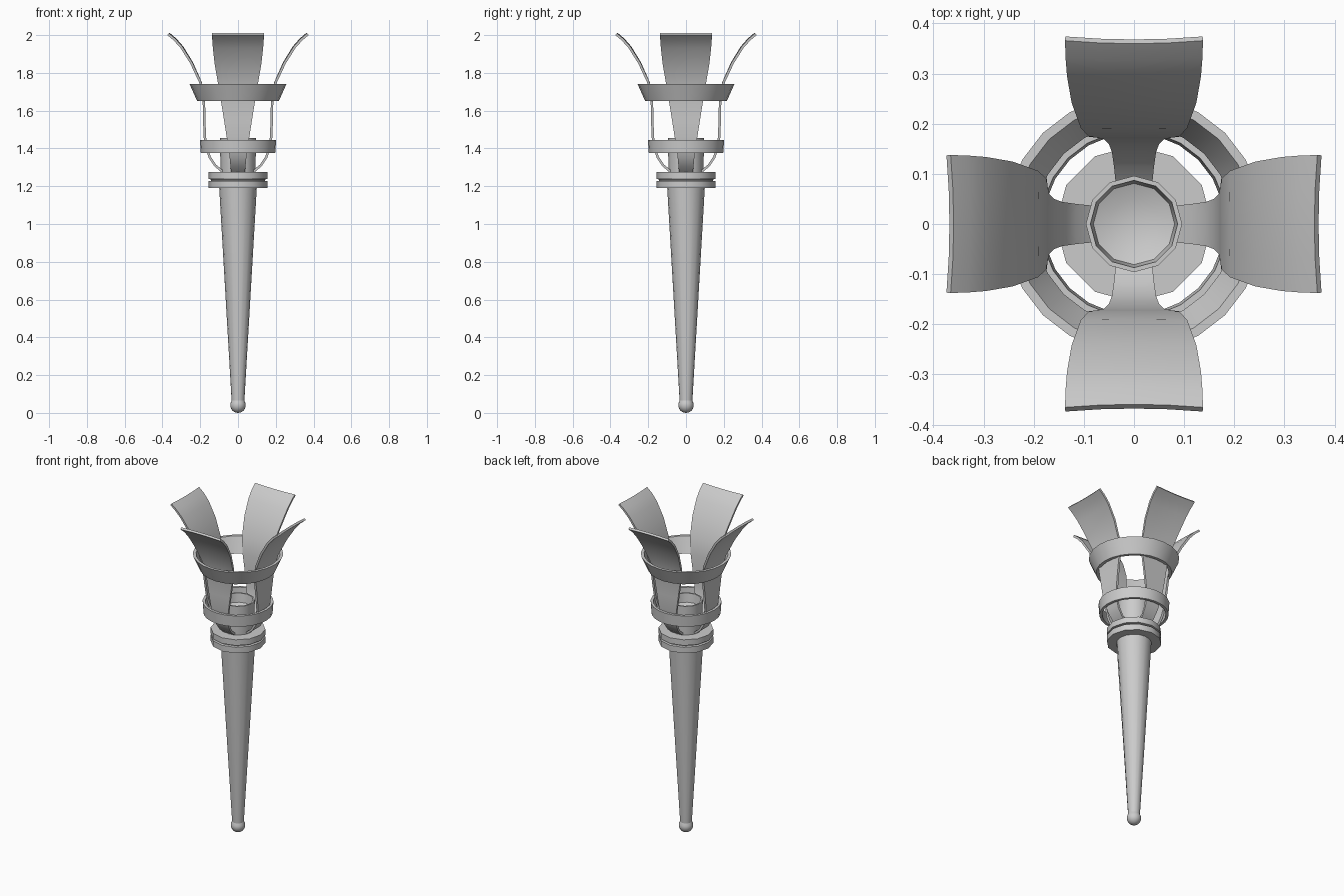
import bpy, bmesh
from math import sin, cos, pi, radians

if "Cube" in bpy.data.objects:
    bpy.data.objects.remove(bpy.data.objects["Cube"])


def finish(name, bm, angle=35):
    bmesh.ops.remove_doubles(bm, verts=bm.verts, dist=1e-5)
    bmesh.ops.recalc_face_normals(bm, faces=bm.faces)
    me = bpy.data.meshes.new(name)
    bm.to_mesh(me)
    bm.free()
    ob = bpy.data.objects.new(name, me)
    bpy.context.collection.objects.link(ob)
    bpy.ops.object.select_all(action='DESELECT')
    ob.select_set(True)
    bpy.context.view_layer.objects.active = ob
    bpy.ops.object.shade_smooth_by_angle(angle=radians(angle))
    return ob


def lathe(name, profile, n, closed=False, angle=35):
    """Spin (radius, z) points around the z axis."""
    bm = bmesh.new()
    rings = [[bm.verts.new((r * cos(2 * pi * i / n), r * sin(2 * pi * i / n), z))
              for i in range(n)] if r > 0 else [bm.verts.new((0, 0, z))] * n
             for r, z in profile]
    pairs = list(zip(rings, rings[1:]))
    if closed:
        pairs.append((rings[-1], rings[0]))
    for a, b in pairs:
        for i in range(n):
            j = (i + 1) % n
            bm.faces.new(list(dict.fromkeys((a[i], a[j], b[j], b[i]))))
    return finish(name, bm, angle)


# Tapered shaft and its rounded foot
lathe("shaft", [(0, 0.04), (0.033, 0.05), (0.1, 1.2), (0, 1.2)], 16)
foot = [(0.041 * sin(pi * k / 12), 0.041 - 0.041 * cos(pi * k / 12)) for k in range(8)]
lathe("foot_knob", foot + [(0.034, 0.066), (0, 0.066)], 16, angle=40)

# Grooved collar
lathe("collar", [(0, 1.19), (0.156, 1.19), (0.156, 1.227), (0.142, 1.229), (0.142, 1.236),
                 (0.156, 1.238), (0.156, 1.274), (0, 1.274)], 12)

# Fuel cup with sunken bowl
lathe("cup", [(0, 1.26), (0.092, 1.26), (0.096, 1.455), (0.087, 1.455),
              (0.081, 1.40), (0.05, 1.388), (0, 1.383)], 12)

# Basket hoops
lathe("lower_hoop", [(0.197, 1.375), (0.202, 1.445), (0.186, 1.445), (0.181, 1.375)], 24, True)
lathe("upper_hoop", [(0.216, 1.65), (0.257, 1.742), (0.239, 1.742), (0.198, 1.65)], 24, True)

# Four flared petals: (outer distance, height, half width)
petal = [(0.085, 1.272, 0.036), (0.125, 1.305, 0.04), (0.155, 1.35, 0.044),
         (0.172, 1.40, 0.05), (0.182, 1.46, 0.06), (0.185, 1.55, 0.074),
         (0.187, 1.65, 0.09), (0.203, 1.745, 0.106), (0.25, 1.85, 0.124),
         (0.30, 1.932, 0.133), (0.335, 1.972, 0.136), (0.368, 2.0, 0.137)]
for k, side in enumerate(("right", "back", "left", "front")):
    c, s = cos(k * pi / 2), sin(k * pi / 2)
    bm = bmesh.new()
    rows = []
    for r, z, w in petal:
        row = []
        for u in (-1, -0.5, 0, 0.5, 1):
            d = r + 0.006 * u * u * max(0, (z - 1.7) / 0.3)
            row.append(bm.verts.new((d * c - u * w * s, d * s + u * w * c, z)))
        rows.append(row)
    for a, b in zip(rows, rows[1:]):
        for i in range(4):
            bm.faces.new((a[i], a[i + 1], b[i + 1], b[i]))
    # Face normals outward so the thickness grows inward
    bm.normal_update()
    mid = list(bm.faces)[20]
    if mid.normal.x * c + mid.normal.y * s < 0:
        bmesh.ops.reverse_faces(bm, faces=bm.faces)
    me = bpy.data.meshes.new(side + "_petal")
    bm.to_mesh(me)
    bm.free()
    ob = bpy.data.objects.new(side + "_petal", me)
    bpy.context.collection.objects.link(ob)
    mod = ob.modifiers.new("thickness", 'SOLIDIFY')
    mod.thickness = 0.013
    mod.offset = -1
    bpy.ops.object.select_all(action='DESELECT')
    ob.select_set(True)
    bpy.context.view_layer.objects.active = ob
    bpy.ops.object.modifier_apply(modifier=mod.name)
    bpy.ops.object.shade_smooth_by_angle(angle=radians(35))
